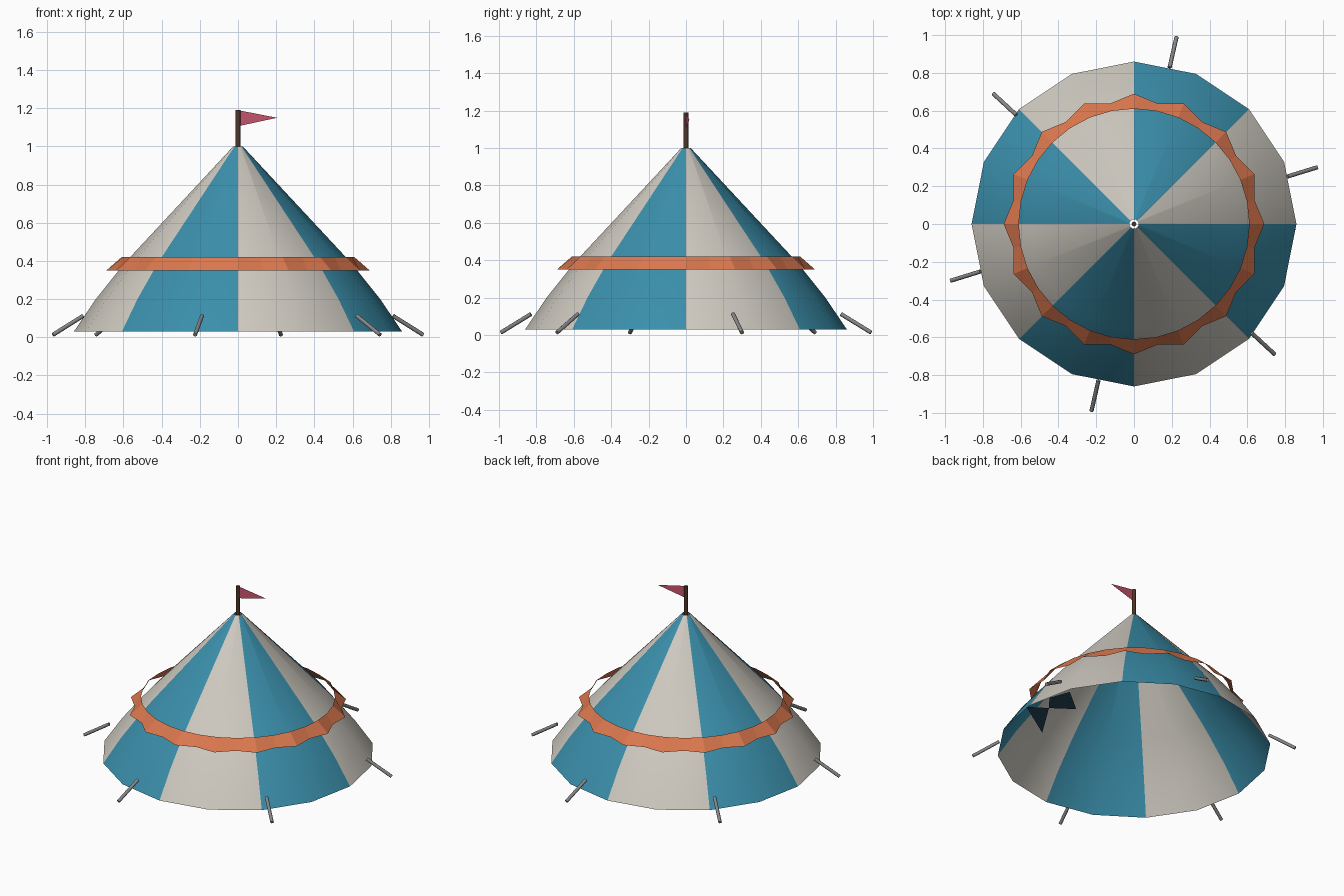
import bpy, bmesh, math
from mathutils import Vector

if "Cube" in bpy.data.objects:
    bpy.data.objects.remove(bpy.data.objects["Cube"])

def mat(name, rgb):
    m = bpy.data.materials.new(name)
    m.diffuse_color = (*rgb, 1)
    m.use_nodes = True
    m.node_tree.nodes["Principled BSDF"].inputs["Base Color"].default_value = m.diffuse_color
    return m

WHITE = mat("canvas_white", (0.62, 0.59, 0.53))
TEAL = mat("canvas_teal", (0.043, 0.275, 0.41))
ORANGE = mat("trim_orange", (0.72, 0.19, 0.078))
PINK = mat("flag_pink", (0.58, 0.09, 0.16))
BROWN = mat("pole_brown", (0.08, 0.036, 0.02))
GREY = mat("peg_grey", (0.24, 0.24, 0.24))
NAVY = mat("flap_navy", (0.025, 0.07, 0.11))

def make(name, verts, faces, *mats):
    me = bpy.data.meshes.new(name)
    me.from_pydata(verts, [], faces)
    ob = bpy.data.objects.new(name, me)
    bpy.context.collection.objects.link(ob)
    for m in mats:
        me.materials.append(m)
    return ob

def smooth(ob, deg):
    bpy.ops.object.select_all(action='DESELECT')
    ob.select_set(True)
    bpy.context.view_layer.objects.active = ob
    bpy.ops.object.shade_smooth_by_angle(angle=math.radians(deg))

def rings(n, levels):
    # levels: (radius function of the step index, height), bottom to top
    verts = [(r(i) * math.cos(math.tau * i / n), r(i) * math.sin(math.tau * i / n), z)
             for r, z in levels for i in range(n)]
    faces = [(k * n + i, k * n + (i + 1) % n, (k + 1) * n + (i + 1) % n, (k + 1) * n + i)
             for k in range(len(levels) - 1) for i in range(n)]
    return verts, faces

def rod(name, a, b, radius, m, sides=8):
    a, b = Vector(a), Vector(b)
    bpy.ops.mesh.primitive_cylinder_add(vertices=sides, radius=radius, depth=(b - a).length,
                                        location=(a + b) / 2,
                                        rotation=(b - a).to_track_quat('Z', 'Y').to_euler())
    ob = bpy.context.object
    ob.name = name
    ob.data.materials.append(m)
    smooth(ob, 50)
    return ob

# Striped canvas: 16 sides, open at the top, colour changes every 45 degrees
profile = [(0.86, 0.03), (0.745, 0.2), (0.625, 0.35), (0.565, 0.42), (0.025, 1.0)]
canvas = make("tent_canvas", *rings(16, [(lambda i, r=r: r, z) for r, z in profile]), WHITE, TEAL)
for p in canvas.data.polygons:
    sector = int((math.atan2(p.center.y, p.center.x) % math.tau) / (math.pi / 4))
    p.material_index = sector % 2
smooth(canvas, 40)

# Scalloped trim band standing slightly off the canvas
make("trim_band", *rings(32, [(lambda i: 0.65 if i % 2 else 0.69, 0.35),
                              (lambda i: 0.61, 0.42)]), ORANGE)

# Pole and pennant at the top
rod("flag_pole", (0, 0, 0.99), (0, 0, 1.19), 0.013, BROWN)
make("flag", [(0.01, 0, 1.188), (0.01, 0, 1.108), (0.205, 0.018, 1.15)], [(0, 1, 2)], PINK)

# Six slanted pegs around the foot
for k in range(6):
    a = 0.3 + k * math.pi / 3
    c, s = math.cos(a), math.sin(a)
    rod(f"peg_{k + 1}", (0.85 * c, 0.85 * s, 0.112), (1.015 * c, 1.015 * s, 0.013), 0.011, GREY)

# Door flaps folded inside the canvas
make("door_flap_front", [(0.858, -0.03, 0.035), (0.74, 0.05, 0.035), (0.573, -0.215, 0.035)],
     [(0, 1, 2)], NAVY)
make("door_flap_back", [(0.74, 0.05, 0.035), (0.60, 0.15, 0.035), (0.77, 0.29, 0.035),
                        (0.82, 0.15, 0.035)], [(0, 1, 2, 3)], NAVY)
